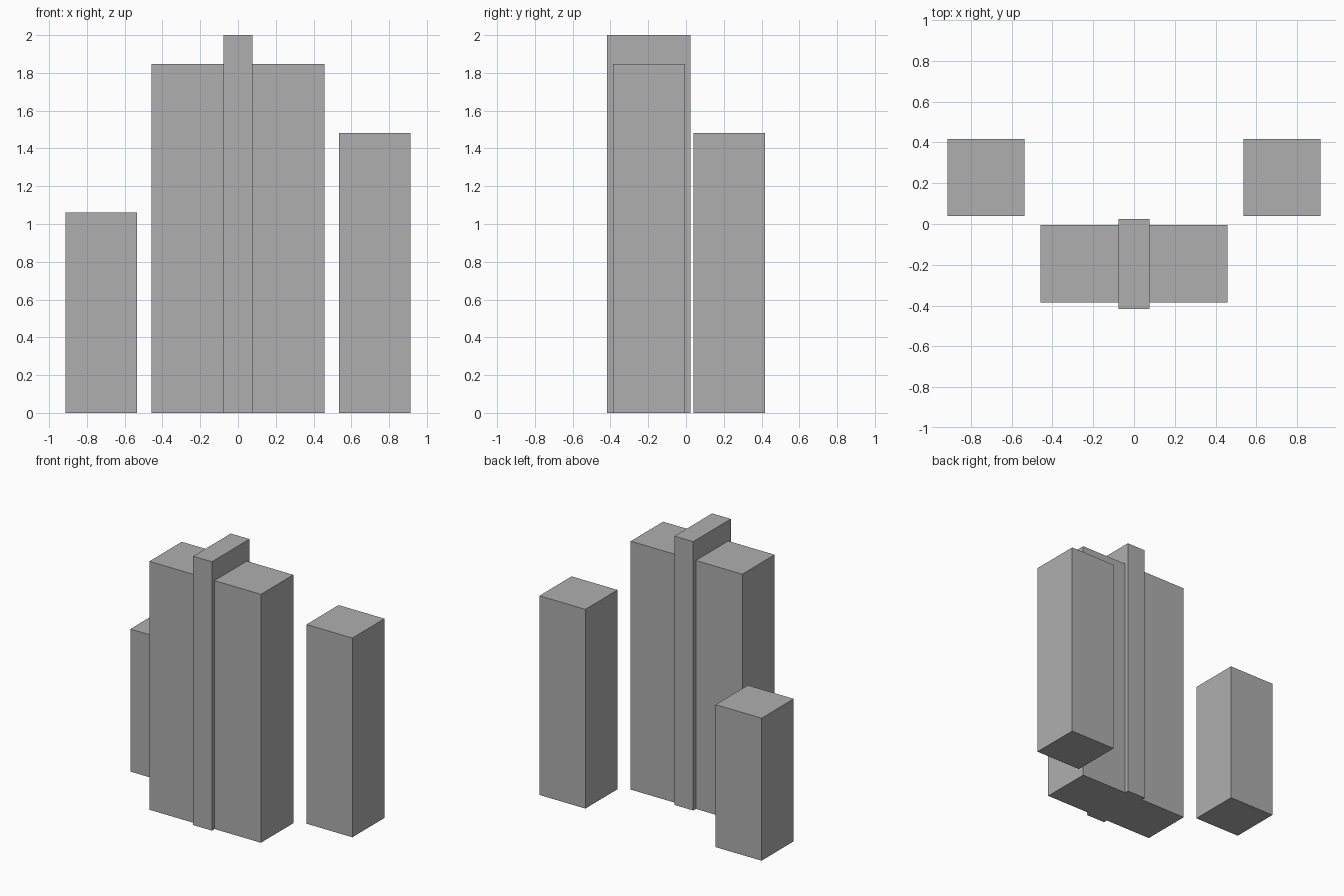
import bpy

# Remove the default object
cube = bpy.data.objects.get("Cube")
if cube:
    bpy.data.objects.remove(cube, do_unlink=True)

# Single flat grey
GREY = (0.43, 0.43, 0.43, 1.0)
grey = bpy.data.materials.new("plain_grey")
grey.use_nodes = True
grey.diffuse_color = GREY
grey.node_tree.nodes["Principled BSDF"].inputs["Base Color"].default_value = GREY


def block(name, x, y, height):
    """Upright box standing on the ground, from x and y ranges."""
    bpy.ops.mesh.primitive_cube_add(
        size=1, location=(sum(x) / 2, sum(y) / 2, height / 2))
    obj = bpy.context.object
    obj.name = name
    obj.scale = (x[1] - x[0], y[1] - y[0], height)
    bpy.ops.object.transform_apply(location=False, rotation=False, scale=True)
    obj.data.materials.append(grey)
    return obj


# Central tower with its tall fin
block("main_tower", (-0.459, 0.459), (-0.386, -0.006), 1.848)
block("tower_fin", (-0.077, 0.077), (-0.417, 0.025), 2.0)

# Separate side towers standing behind
for name, side, height in (("left_tower", 1, 1.482), ("right_tower", -1, 1.06)):
    block(name, sorted((side * 0.536, side * 0.914)), (0.039, 0.417), height)
